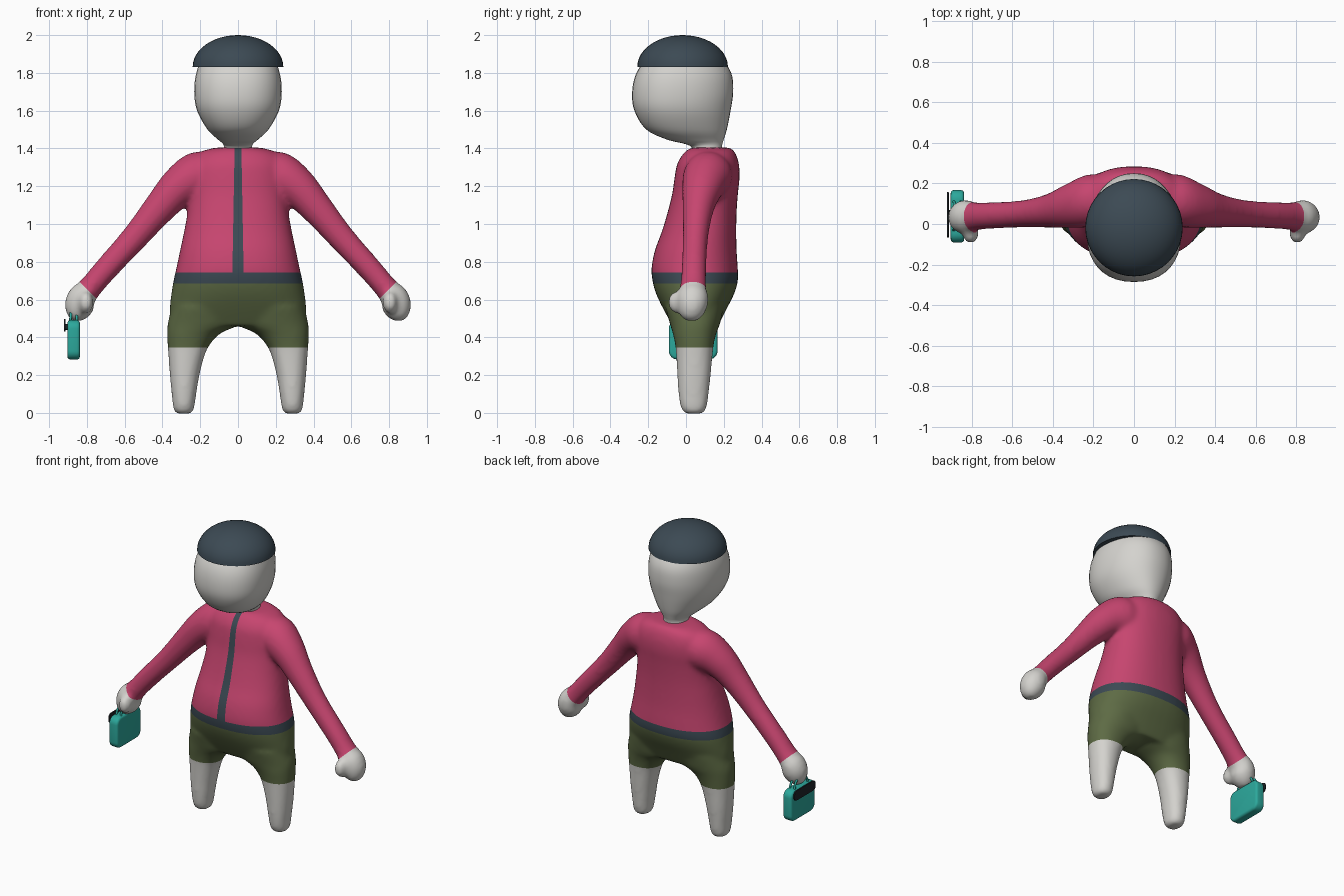
import bpy, bmesh, math
from mathutils import Vector, Matrix

old = bpy.data.objects.get("Cube")
if old:
    bpy.data.objects.remove(old, do_unlink=True)


def material(name, rgb):
    m = bpy.data.materials.new(name)
    m.use_nodes = True
    m.diffuse_color = (*rgb, 1)
    m.node_tree.nodes["Principled BSDF"].inputs["Base Color"].default_value = (*rgb, 1)
    return m


SKIN = material("pale grey", (0.66, 0.65, 0.62))
PINK = material("raspberry pink", (0.57, 0.06, 0.16))
GREEN = material("olive green", (0.11, 0.145, 0.058))
SLATE = material("dark slate", (0.045, 0.068, 0.088))
TEAL = material("teal", (0.025, 0.39, 0.33))
BLACK = material("black", (0.014, 0.018, 0.022))


def add_object(name, bm, mats, sharp=None):
    mesh = bpy.data.meshes.new(name)
    bmesh.ops.recalc_face_normals(bm, faces=bm.faces)
    bm.to_mesh(mesh)
    bm.free()
    mesh.shade_smooth()
    if sharp:
        mesh.set_sharp_from_angle(angle=math.radians(sharp))
    for m in mats:
        mesh.materials.append(m)
    ob = bpy.data.objects.new(name, mesh)
    bpy.context.collection.objects.link(ob)
    return ob


def smooth_sections(rows, steps=5):
    """Catmull-Rom interpolation through the given sections."""
    out = []
    for i in range(len(rows) - 1):
        a, b, c, d = (rows[min(max(i + k, 0), len(rows) - 1)] for k in (-1, 0, 1, 2))
        for s in range(steps):
            t = s / steps
            out.append([q + 0.5 * t * (r - p + t * (2 * p - 5 * q + 4 * r - w + t * (3 * (q - r) + w - p)))
                        for p, q, r, w in zip(a, b, c, d)])
    return out + [list(rows[-1])]


def loft(bm, rows, power=2.0, egg=0.0, side=1, n=40):
    """Rows are x, y, z, half width, half depth, tilt in degrees."""
    rings = []
    for x, y, z, w, d, tilt in smooth_sections(rows):
        u = Vector((math.cos(math.radians(tilt)), 0, math.sin(math.radians(tilt))))
        ring = []
        for k in range(n):
            a = math.tau * k / n
            c, s = (math.copysign(abs(f) ** (2 / power), f) for f in (math.cos(a), math.sin(a)))
            p = Vector((x, y, z)) + u * max(w, 0.002) * c * (1 - egg * s) + Vector((0, max(d, 0.002) * s, 0))
            p.x *= side
            ring.append(bm.verts.new(p))
        rings.append(ring)
    faces = [bm.faces.new((r[k], r[(k + 1) % n], q[(k + 1) % n], q[k]))
             for r, q in zip(rings, rings[1:]) for k in range(n)]
    faces += [bm.faces.new(rings[0]), bm.faces.new(rings[-1])]
    bmesh.ops.recalc_face_normals(bm, faces=faces)


def upright(rows):
    """Rows z, x0, x1, y0, y1 turned into level sections."""
    return [((a + b) / 2, (c + d) / 2, z, (b - a) / 2, (d - c) / 2, 0) for z, a, b, c, d in rows]


def symmetric(rows):
    return upright([(z, -w, w, a, b) for z, w, a, b in rows])


# Body: torso, legs, arms and thumbs merged into one skin
bm = bmesh.new()
loft(bm, symmetric([
    (0.46, 0.35, -0.07, 0.17), (0.55, 0.362, -0.12, 0.215), (0.63, 0.353, -0.158, 0.255),
    (0.70, 0.342, -0.178, 0.275), (0.77, 0.326, -0.182, 0.274), (0.86, 0.307, -0.165, 0.268),
    (0.96, 0.286, -0.128, 0.266), (1.06, 0.268, -0.098, 0.268), (1.16, 0.26, -0.073, 0.275),
    (1.25, 0.26, -0.06, 0.284), (1.32, 0.25, -0.046, 0.28), (1.375, 0.21, -0.012, 0.262),
    (1.402, 0.13, 0.025, 0.235), (1.405, 0.05, 0.08, 0.18)]), power=2.25)
for side in (-1, 1):
    loft(bm, upright([
        (-0.004, 0.25, 0.325, 0.0, 0.085), (0.02, 0.233, 0.342, -0.025, 0.107),
        (0.1, 0.221, 0.351, -0.04, 0.12), (0.2, 0.204, 0.361, -0.046, 0.131),
        (0.3, 0.178, 0.368, -0.052, 0.14), (0.36, 0.15, 0.373, -0.057, 0.147),
        (0.42, 0.095, 0.375, -0.07, 0.16), (0.47, 0.0, 0.373, -0.085, 0.18),
        (0.56, 0.0, 0.35, -0.11, 0.2)]), power=2.2, side=side)
    loft(bm, [
        (0.1, 0.12, 1.27, 0.11, 0.11, 85), (0.22, 0.115, 1.25, 0.13, 0.13, 75),
        (0.32, 0.09, 1.19, 0.106, 0.11, 55), (0.42, 0.065, 1.08, 0.086, 0.083, 44),
        (0.55, 0.05, 0.925, 0.071, 0.067, 43), (0.7, 0.042, 0.76, 0.064, 0.066, 43),
        (0.785, 0.038, 0.66, 0.063, 0.07, 42), (0.825, 0.036, 0.615, 0.074, 0.082, 33),
        (0.84, 0.034, 0.565, 0.079, 0.08, 15), (0.848, 0.03, 0.515, 0.058, 0.06, 5),
        (0.85, 0.03, 0.488, 0.028, 0.03, 0)], side=side)
    bmesh.ops.create_uvsphere(bm, u_segments=20, v_segments=12, radius=1,
                              matrix=Matrix.Translation((0.805 * side, -0.047, 0.585))
                              @ Matrix.Diagonal((0.04, 0.05, 0.06, 1)))
body = add_object("body", bm, [SKIN, PINK, GREEN, SLATE])
remesh = body.modifiers.new("merge", "REMESH")
remesh.mode, remesh.voxel_size = "VOXEL", 0.014
relax = body.modifiers.new("relax", "SMOOTH")
relax.factor, relax.iterations = 0.5, 10
merged = body.evaluated_get(bpy.context.evaluated_depsgraph_get())
bm = bmesh.new()
bm.from_mesh(merged.to_mesh())
merged.to_mesh_clear()
body.modifiers.clear()

# Clothing edges: hems, belt, wrists and the front zip strip
HEM, BELT_LOW, BELT_TOP = 0.345, 0.685, 0.742
WRIST = Vector((0.795, 0, 0.65))
WRIST_DIR = Vector((0.7, 0, -0.7))
cuts = [((0, 0, z), (0, 0, 1)) for z in (HEM, BELT_LOW, BELT_TOP)]
for s in (-1, 1):
    cuts.append(((WRIST.x * s, 0, WRIST.z), (WRIST_DIR.x * s, 0, WRIST_DIR.z)))
    cuts.append(((0.018 * s, 0, 1.4), (s, 0, 0.018)))
for co, no in cuts:
    bmesh.ops.bisect_plane(bm, geom=bm.verts[:] + bm.edges[:] + bm.faces[:],
                           dist=1e-5, plane_co=co, plane_no=no)
for f in bm.faces:
    c = f.calc_center_median()
    c.x = abs(c.x)
    if c.x > 0.5:
        f.material_index = 0 if (c - WRIST).dot(WRIST_DIR) > 0 else 1
    elif c.z < HEM:
        f.material_index = 0
    elif c.z < BELT_LOW:
        f.material_index = 2
    elif c.z < BELT_TOP:
        f.material_index = 3
    else:
        on_zip = c.y < 0.1 and c.x < 0.018 + (1.4 - c.z) * 0.018
        f.material_index = 3 if on_zip else 1
bm.to_mesh(body.data)
bm.free()
body.data.shade_smooth()

# Head with neck
bm = bmesh.new()
loft(bm, symmetric([
    (1.36, 0.078, 0.03, 0.19), (1.405, 0.074, 0.03, 0.19), (1.425, 0.08, -0.01, 0.193),
    (1.447, 0.105, -0.1, 0.2), (1.5, 0.16, -0.21, 0.216), (1.6, 0.215, -0.273, 0.236),
    (1.7, 0.23, -0.285, 0.25), (1.8, 0.219, -0.262, 0.239), (1.88, 0.18, -0.2, 0.18),
    (1.93, 0.08, -0.1, 0.08)]), power=2.2, egg=0.1)
add_object("head", bm, [SKIN])

# Cap: half dome with a flat underside
bm = bmesh.new()
bmesh.ops.create_uvsphere(bm, u_segments=40, v_segments=24, radius=1)
bmesh.ops.bisect_plane(bm, geom=bm.verts[:] + bm.edges[:] + bm.faces[:], dist=1e-4,
                       plane_co=(0, 0, 0), plane_no=(0, 0, 1), clear_inner=True)
bmesh.ops.holes_fill(bm, edges=[e for e in bm.edges if e.is_boundary])
bmesh.ops.transform(bm, verts=bm.verts, matrix=Matrix.Translation((0, -0.018, 1.832))
                    @ Matrix.Diagonal((0.24, 0.24, 0.168, 1)))
add_object("cap", bm, [SLATE], sharp=50)


def rounded_box(name, centre, size, corner, edge, mat):
    bm = bmesh.new()
    bmesh.ops.create_cube(bm, size=1, matrix=Matrix.Translation(centre) @ Matrix.Diagonal((*size, 1)))
    along_x = [e for e in bm.edges if abs(e.verts[0].co.x - e.verts[1].co.x) > 1e-4]
    bmesh.ops.bevel(bm, geom=along_x, offset=corner, segments=6, profile=0.5, affect="EDGES")
    rims = [e for e in bm.edges if abs(e.verts[0].co.x - e.verts[1].co.x) < 1e-4]
    bmesh.ops.bevel(bm, geom=rims, offset=edge, segments=3, profile=0.5, affect="EDGES")
    return add_object(name, bm, [mat], sharp=40)


# Handbag with side plate and two carrying loops
rounded_box("bag", (-0.87, 0.038, 0.387), (0.066, 0.258, 0.208), 0.045, 0.015, TEAL)
rounded_box("bag_plate", (-0.917, 0.045, 0.463), (0.009, 0.225, 0.066), 0.025, 0.002, BLACK)
rounded_box("bag_plate_mount", (-0.908, 0.045, 0.455), (0.012, 0.05, 0.03), 0.01, 0.001, BLACK)
for name, x in (("outer_handle", -0.888), ("inner_handle", -0.852)):
    curve = bpy.data.curves.new(name, "CURVE")
    curve.dimensions = "3D"
    curve.bevel_depth, curve.bevel_resolution = 0.007, 3
    spline = curve.splines.new("POLY")
    arc = [math.pi * k / 14 for k in range(15)]
    spline.points.add(len(arc) - 1)
    for p, a in zip(spline.points, arc):
        p.co = (x + 0.3 * (-0.87 - x) * math.sin(a), 0.04 + 0.07 * math.cos(a), 0.482 + 0.07 * math.sin(a), 1)
    curve.materials.append(TEAL)
    bpy.context.collection.objects.link(bpy.data.objects.new(name, curve))
